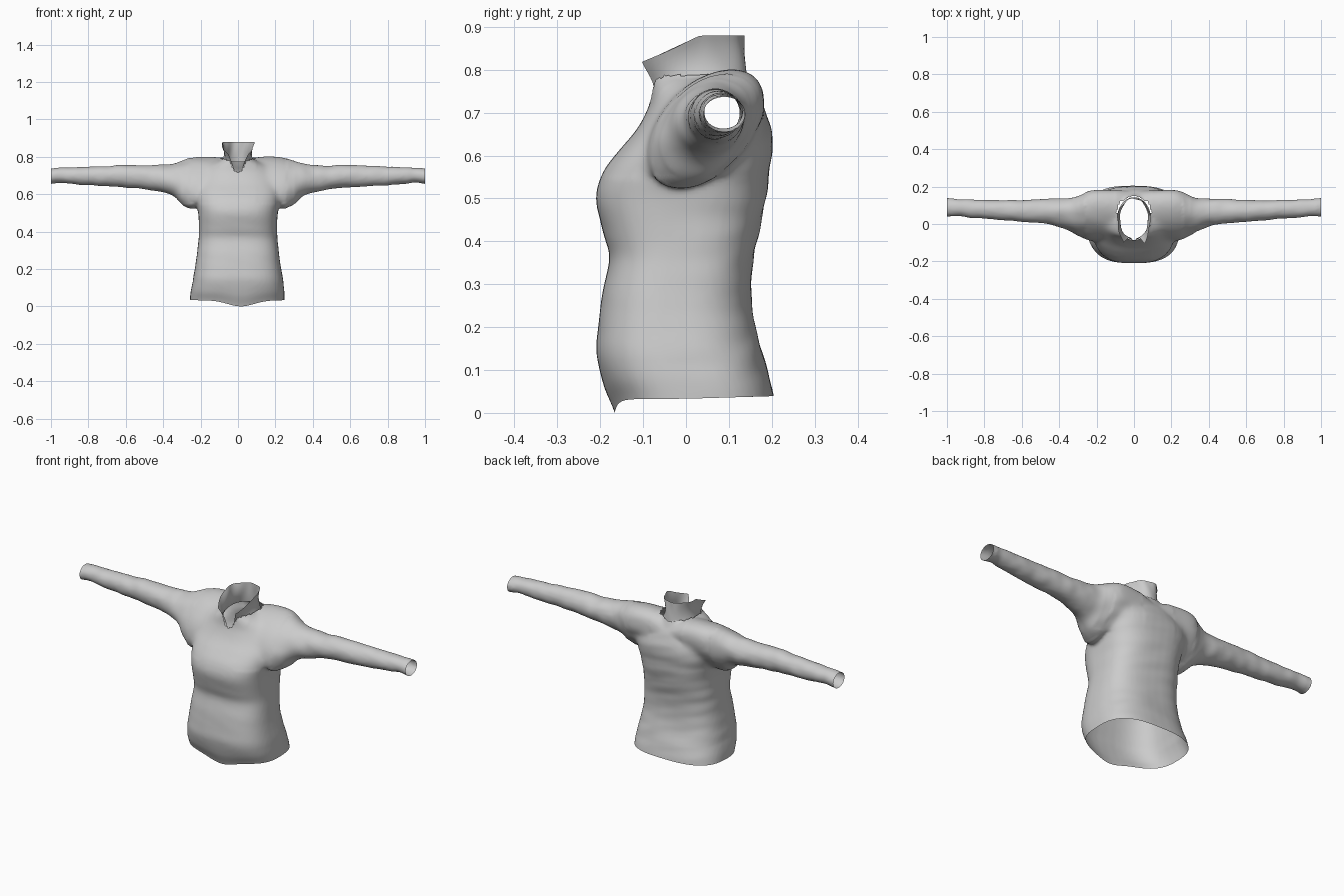
import bpy, bmesh, math
from mathutils import Vector, noise

if "Cube" in bpy.data.objects:
    bpy.data.objects.remove(bpy.data.objects["Cube"])


def spline(rows, steps):
    """Catmull-Rom interpolation through rows of section values."""
    out = []
    for i in range(len(rows) - 1):
        p0, p1 = rows[max(i - 1, 0)], rows[i]
        p2, p3 = rows[i + 1], rows[min(i + 2, len(rows) - 1)]
        for s in range(steps):
            t = s / steps
            out.append([0.5 * (2 * b + (c - a) * t + (2 * a - 5 * b + 4 * c - d) * t * t
                               + (3 * b - a - 3 * c + d) * t ** 3)
                        for a, b, c, d in zip(p0, p1, p2, p3)])
    return out + [list(rows[-1])]


def power(v, e):
    return math.copysign(abs(v) ** e, v)


def loft(bm, rings, closed=True, caps=True):
    vs = [[bm.verts.new(p) for p in r] for r in rings]
    n = len(vs[0])
    for a, b in zip(vs, vs[1:]):
        for i in range(n if closed else n - 1):
            j = (i + 1) % n
            bm.faces.new((a[i], a[j], b[j], b[i]))
    if caps:
        bm.faces.new(vs[0][::-1])
        bm.faces.new(vs[-1])


def to_object(bm, name):
    me = bpy.data.meshes.new(name)
    bm.to_mesh(me)
    bm.free()
    ob = bpy.data.objects.new(name, me)
    bpy.context.collection.objects.link(ob)
    return ob


def collar_base(c):
    """Neckline height, c = 1 at the front and -1 at the back."""
    return 0.785 - 0.065 * ((1 + c) / 2) ** 2


N = 48
ANG = [2 * math.pi * i / N for i in range(N)]
bm = bmesh.new()

# torso: z, front y, back y, half width
torso = [(-0.04, -0.145, 0.215, 0.255), (0.03, -0.165, 0.205, 0.253), (0.08, -0.192, 0.195, 0.25),
         (0.14, -0.209, 0.178, 0.241), (0.2, -0.205, 0.162, 0.231), (0.28, -0.195, 0.152, 0.22),
         (0.36, -0.179, 0.158, 0.211), (0.42, -0.193, 0.17, 0.209), (0.5, -0.21, 0.186, 0.213),
         (0.56, -0.194, 0.195, 0.224), (0.61, -0.158, 0.202, 0.232), (0.66, -0.116, 0.2, 0.23),
         (0.71, -0.089, 0.182, 0.208), (0.75, -0.08, 0.163, 0.16), (0.785, -0.078, 0.146, 0.09),
         (0.81, -0.07, 0.138, 0.075)]
rings = []
for z, f, b, w in spline(torso, 5):
    e = 2 / (2.8 if z < 0.62 else max(2.2, 2.8 - 6 * (z - 0.62)))
    rings.append([(w * power(math.cos(a), e), (f + b) / 2 + (b - f) / 2 * power(math.sin(a), e), z)
                  for a in ANG])
loft(bm, rings)

# sleeves and shoulder yoke: x, bottom z, top z, front y, back y, forward lean
arm = [(0.0, 0.57, 0.775, -0.07, 0.165, 0.45), (0.1, 0.56, 0.798, -0.07, 0.17, 0.45),
       (0.2, 0.535, 0.803, -0.075, 0.17, 0.45), (0.25, 0.522, 0.797, -0.075, 0.163, 0.42),
       (0.3, 0.545, 0.778, -0.056, 0.145, 0.3), (0.34, 0.583, 0.766, -0.036, 0.137, 0.2),
       (0.4, 0.608, 0.757, -0.014, 0.136, 0.1), (0.5, 0.627, 0.753, 0.004, 0.134, 0),
       (0.6, 0.636, 0.757, 0.01, 0.128, 0), (0.7, 0.642, 0.751, 0.019, 0.127, 0),
       (0.8, 0.647, 0.747, 0.029, 0.13, 0), (0.9, 0.656, 0.744, 0.037, 0.133, 0),
       (0.95, 0.661, 0.742, 0.042, 0.134, 0), (1.04, 0.648, 0.734, 0.036, 0.145, 0)]
arm = [(-r[0],) + r[1:] for r in arm[:0:-1]] + arm
rings = []
for x, lo, hi, f, b, k in spline(arm, 4):
    h, w = (hi - lo) / 2, (b - f) / 2
    rings.append([(x, (f + b) / 2 + w * math.cos(a) + k * h * math.sin(a), (lo + hi) / 2 + h * math.sin(a))
                  for a in ANG])
loft(bm, rings)
bmesh.ops.recalc_face_normals(bm, faces=bm.faces)
body = to_object(bm, "sweater_body")

# fuse the parts into one soft cloth skin
m = body.modifiers.new("fuse", 'REMESH')
m.mode = 'VOXEL'
m.voxel_size = 0.009
m = body.modifiers.new("soften", 'SMOOTH')
m.factor = 0.5
m.iterations = 6
dg = bpy.context.evaluated_depsgraph_get()
body_mesh = bpy.data.meshes.new_from_object(body.evaluated_get(dg))
body.modifiers.clear()
body.data = body_mesh

# blend the shoulders and armpits
bm = bmesh.new()
bm.from_mesh(body_mesh)
blend = [v for v in bm.verts if 0.1 < abs(v.co.x) < 0.3 and v.co.z > 0.55]
for _ in range(18):
    bmesh.ops.smooth_vert(bm, verts=blend, factor=0.5, use_axis_x=True, use_axis_y=True, use_axis_z=True)

# open hem and cuffs
for co, no in (((0, 0, 0.033), (0, 0, -1)), ((1, 0, 0), (1, 0, 0)), ((-1, 0, 0), (-1, 0, 0))):
    bmesh.ops.bisect_plane(bm, geom=bm.verts[:] + bm.edges[:] + bm.faces[:], dist=1e-5,
                           plane_co=co, plane_no=no, clear_outer=True)
# open neck
dead = []
for f in bm.faces:
    c = f.calc_center_median()
    u, v = c.x / 0.088, (c.y - 0.031) / 0.117
    r = math.hypot(u, v)
    inside = r < 1.0 and c.z > 0.66 and c.z > collar_base(-v / max(r, 0.01)) - 0.008 - 0.1 * (1 - r)
    if inside or (r < 1.1 and c.z > 0.79):
        dead.append(f)
bmesh.ops.delete(bm, geom=dead, context='FACES')

# wrinkles and wavy hem
bm.normal_update()
for v in bm.verts:
    p = v.co
    across = noise.noise(Vector((p.x * 6, p.y * 6, p.z * 20 + 4 * p.x)))
    along = noise.noise(Vector((p.x * 16, p.y * 14, p.z * 14 + 5)))
    back = min(1, max(0.15, 0.5 + p.y * 5))
    d = 0.0035 * across * back if abs(p.x) < 0.26 else 0.004 * along
    if abs(p.x) < 0.985:
        v.co += v.normal * d * min(1, p.z / 0.12)
    low = max(0, 1 - p.z / 0.13)
    if p.y < 0:
        v.co.z -= 0.044 * low * math.exp(-((p.x - 0.02) / 0.1) ** 2) * min(1, -p.y / 0.1)
    else:
        v.co.z += 0.04 * p.y * low
    v.co.x -= 0.006 * low
bm.to_mesh(body_mesh)
bm.free()

# stand collar with a V opening and pointed front corners
bm = bmesh.new()
rings = []
for k in range(11):
    t = k / 10
    start = math.radians(3 + 33 * t ** 0.8)
    ring = []
    for i in range(49):
        a = start + (2 * math.pi - 2 * start) * i / 48
        c, s = math.cos(a), math.sin(a)
        front = max(0, c)
        ry = 0.113 - 0.008 * t + front * (0.07 * t * t - 0.012 * math.sin(math.pi * t))
        rx = 0.09 - 0.055 * t * (1 - t) - 0.004 * t + 0.012 * front * t
        z0 = collar_base(c) - 0.014
        z1 = 0.88 - 0.075 * max(0, c + 0.05) ** 1.3
        # gentle creases in the standing cloth
        crease = 0.003 * t * math.sin(7 * a + 3 * t)
        ring.append(((rx + crease) * s, 0.03 - (ry + crease) * c, z0 + (z1 - z0) * t))
    rings.append(ring)
loft(bm, rings, closed=False, caps=False)
bmesh.ops.recalc_face_normals(bm, faces=bm.faces)
collar = to_object(bm, "collar")

for ob in (body, collar):
    for p in ob.data.polygons:
        p.use_smooth = True
